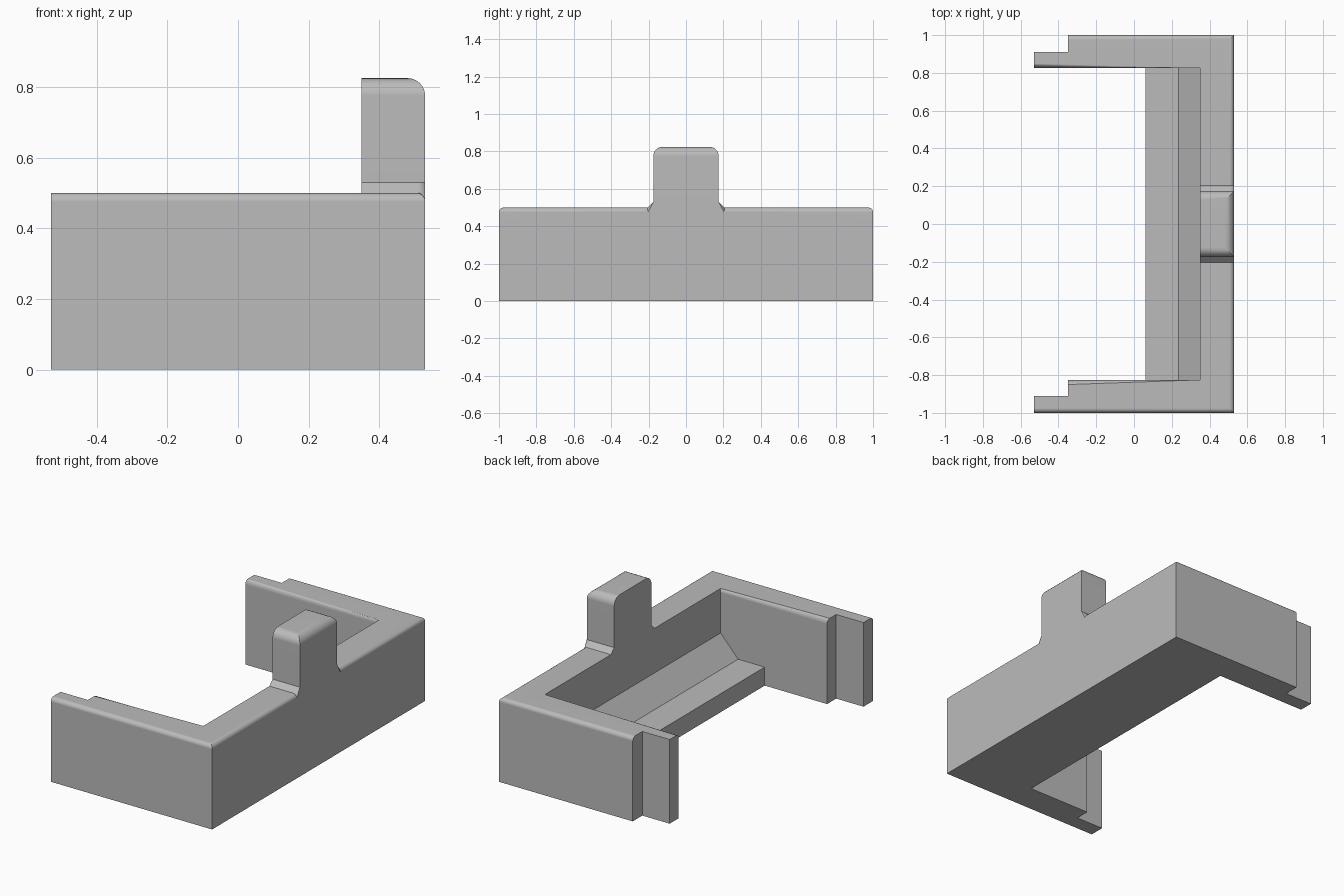
import bpy
import bmesh
import math
from mathutils import Vector

cube = bpy.data.objects.get("Cube")
if cube:
    bpy.data.objects.remove(cube, do_unlink=True)

grey = bpy.data.materials.new("plain grey")
grey.use_nodes = True
GREY = (0.5, 0.5, 0.5, 1)
grey.diffuse_color = GREY
grey.node_tree.nodes["Principled BSDF"].inputs["Base Color"].default_value = GREY

W, L, H = 0.53, 1.0, 0.5          # half width, half length, wall height
INNER_X, INNER_Y = 0.35, 0.825    # inner wall faces
STEP_X, STEP_Y = -0.35, 0.91      # lap joints at the arm ends
TAB_TOP = 0.825


def extrude(name, points, direction, bevels=()):
    """Extrude a closed outline; bevels = (edge test on both ends, radius)."""
    bm = bmesh.new()
    face = bm.faces.new([bm.verts.new(p) for p in points])
    new = bmesh.ops.extrude_face_region(bm, geom=[face])["geom"]
    bmesh.ops.translate(bm, vec=direction,
                        verts=[g for g in new if isinstance(g, bmesh.types.BMVert)])
    bmesh.ops.recalc_face_normals(bm, faces=bm.faces)
    for test, radius in bevels:
        edges = [e for e in bm.edges if test(e.verts[0].co, e.verts[1].co)]
        bmesh.ops.bevel(bm, geom=edges, offset=radius, segments=6, profile=0.5,
                        affect='EDGES', clamp_overlap=True)
    bmesh.ops.recalc_face_normals(bm, faces=bm.faces)
    mesh = bpy.data.meshes.new(name)
    bm.to_mesh(mesh)
    bm.free()
    mesh.materials.append(grey)
    obj = bpy.data.objects.new(name, mesh)
    bpy.context.collection.objects.link(obj)
    return obj


def near(a, b):
    return abs(a - b) < 1e-4


# U-shaped frame: the back arm laps on its inner side, the front arm on its outer side
plan = [(W, -L), (W, L), (STEP_X, L), (STEP_X, STEP_Y), (-W, STEP_Y), (-W, INNER_Y),
        (INNER_X, INNER_Y), (INNER_X, -INNER_Y), (STEP_X, -INNER_Y),
        (STEP_X, -STEP_Y), (-W, -STEP_Y), (-W, -L)]


def rounded_rim(a, b):
    if not (near(a.z, H) and near(b.z, H)):
        return False
    along_arm = near(a.y, b.y) and not near(abs(a.y), STEP_Y)
    outer_wall = near(a.x, W) and near(b.x, W)
    return along_arm or outer_wall


frame = extrude("frame", [(x, y, 0) for x, y in plan], Vector((0, 0, H)),
                [(rounded_rim, 0.025)])

# Upright tab with flared foot, flush with the outer wall
half = [(0.205, 0.4), (0.205, H), (0.175, 0.53), (0.175, TAB_TOP)]
outline = half + [(-y, z) for y, z in reversed(half)]


def tab_top(a, b):
    at_top = near(a.z, TAB_TOP) and near(b.z, TAB_TOP)
    return at_top and not (near(a.x, INNER_X) and near(b.x, INNER_X))


def flare(a, b):
    on_face = near(a.x, W) and near(b.x, W)
    return on_face and {round(a.z, 2), round(b.z, 2)} == {H, 0.53}


tab = extrude("tab", [(INNER_X, y, z) for y, z in outline],
              Vector((W - INNER_X, 0, 0)), [(tab_top, 0.05), (flare, 0.02)])

# Inner ledge with a sloped fillet against the wall
ledge_profile = [(0.06, 0), (0.06, 0.11), (0.235, 0.11), (INNER_X, 0.235),
                 (0.4, 0.235), (0.4, 0)]
ledge = extrude("ledge", [(x, -0.9, z) for x, z in ledge_profile], Vector((0, 1.8, 0)))

# Merge the parts into one solid
for part in (tab, ledge):
    union = frame.modifiers.new("join " + part.name, 'BOOLEAN')
    union.operation = 'UNION'
    union.solver = 'EXACT'
    union.object = part
    bpy.context.view_layer.objects.active = frame
    bpy.ops.object.modifier_apply(modifier=union.name)
    bpy.data.objects.remove(part, do_unlink=True)

bpy.ops.object.select_all(action='DESELECT')
frame.select_set(True)
bpy.context.view_layer.objects.active = frame
bpy.ops.object.shade_smooth_by_angle(angle=math.radians(30))
weighted = frame.modifiers.new("even normals", 'WEIGHTED_NORMAL')
weighted.keep_sharp = True
